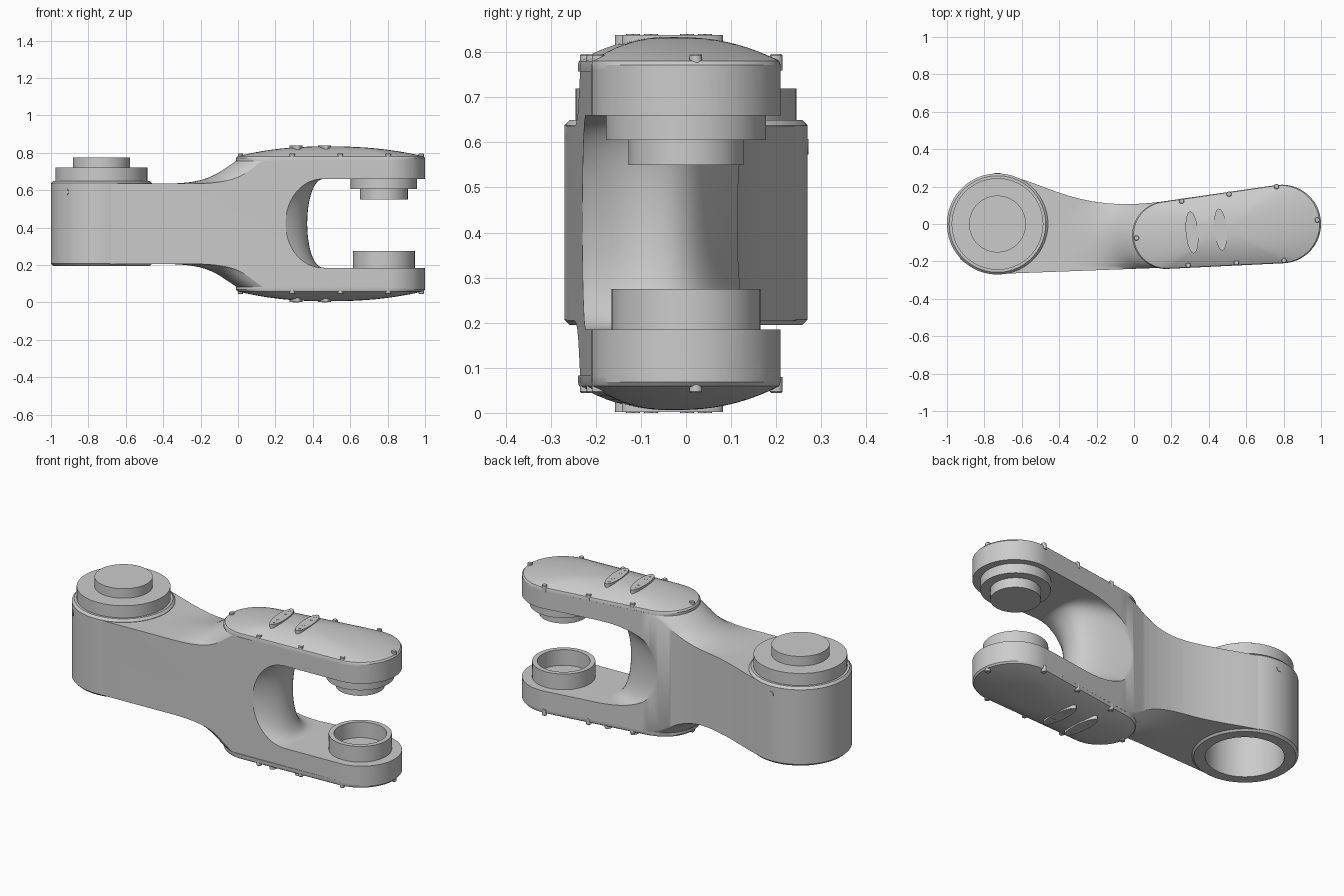
import bpy, bmesh
from math import sin, cos, pi, radians, sqrt
from mathutils import Vector
from mathutils.geometry import interpolate_bezier

if "Cube" in bpy.data.objects:
    bpy.data.objects.remove(bpy.data.objects["Cube"])

H = 0.84                      # total height, parts mirror about H / 2
HUB = (-0.73, 0.0)
TIP = (0.78, 0.0)


def arc(cx, cy, r, a0, a1, n):
    return [(cx + r * cos(radians(a0 + (a1 - a0) * i / n)),
             cy + r * sin(radians(a0 + (a1 - a0) * i / n))) for i in range(n + 1)]


def bezier(*p, n=24):
    return [tuple(v) for v in interpolate_bezier(*[Vector(q) for q in p], n)]


def flat(pts, z):
    return [(x, y, z) for x, y in pts]


def disc(c, steps, n=64):
    """Turned shape about a vertical axis from (radius, z) steps."""
    return [flat(arc(c[0], c[1], r, 0, 360, n)[:-1], z) for r, z in steps]


def make(name, lofts, mirror=False, closed=False):
    """Join lofts (lists of rings) into one object, optionally mirrored in z."""
    bm = bmesh.new()
    for flip in ([0, 1] if mirror else [0]):
        for rings in lofts:
            vs = [[bm.verts.new((x, y, H - z if flip else z)) for x, y, z in r] for r in rings]
            n = len(vs[0])
            pairs = list(zip(vs, vs[1:] + vs[:1])) if closed else list(zip(vs, vs[1:]))
            for a, b in pairs:
                for i in range(n):
                    bm.faces.new((a[i], a[(i + 1) % n], b[(i + 1) % n], b[i]))
            if not closed:
                bm.faces.new(vs[0])
                bm.faces.new(vs[-1])
    bmesh.ops.recalc_face_normals(bm, faces=bm.faces)
    me = bpy.data.meshes.new(name)
    bm.to_mesh(me)
    bm.free()
    ob = bpy.data.objects.new(name, me)
    bpy.context.collection.objects.link(ob)
    return ob


def activate(ob):
    bpy.ops.object.select_all(action='DESELECT')
    ob.select_set(True)
    bpy.context.view_layer.objects.active = ob


def boolean(ob, cutter, op='DIFFERENCE'):
    cutter.hide_render = True
    m = ob.modifiers.new("cut", 'BOOLEAN')
    m.operation, m.object, m.solver = op, cutter, 'EXACT'
    activate(ob)
    bpy.ops.object.modifier_apply(modifier=m.name)


def smooth(ob, angle=30):
    activate(ob)
    bpy.ops.object.shade_smooth_by_angle(angle=radians(angle))


# Body: plan outline, shaped by the side silhouette, with a fork slot
plan = (arc(*HUB, 0.267, 270, 70, 40)
        + bezier((-0.63, 0.248), (-0.42, 0.19), (-0.25, 0.055), (0.2, 0.127))
        + arc(0.79, 0, 0.21, 98.3, -87.3, 40))
body = make("link_body", [[flat(plan, 0.0), flat(plan, H)]])

top = ([(-1.3, 0.635)]
       + bezier((-0.45, 0.635), (-0.15, 0.63), (-0.13, 0.68), (0.0, 0.762))
       + [(1.3, 0.762)])
side = top + [(x, H - z) for x, z in reversed(top)]
rings = []
for i in range(41):
    y = -0.3 + 0.6 * i / 40
    d = min(abs(y + 0.06), 0.178)
    shift = 0.18 - sqrt(0.18 ** 2 - d * d)      # shoulder follows the cover's round end
    rings.append([(x + shift, y, z) for x, z in side])
silhouette = make("silhouette_helper", [rings])
boolean(body, silhouette, 'INTERSECT')

# Slot end is a rounded nose: depth varies across the width
slot_rings = []
nose = (bezier((-0.3, 0.31), (-0.24, 0.22), (-0.17, 0.09), (-0.06, 0.09), n=14)
        + bezier((-0.06, 0.09), (0.03, 0.09), (0.07, 0.19), (0.125, 0.40), n=14)[1:]
        + [(0.3, 0.5)])
for y, w in nose:
    u = [(0.46 - w * abs(sin(radians(a))) ** 0.9, 0.4225 + 0.2375 * cos(radians(a)))
         for a in range(0, 181, 6)]
    u = [(1.3, 0.66)] + u + [(1.3, 0.185)]
    slot_rings.append([(x, y, z) for x, z in u])
slot = make("slot_cutter", [slot_rings])
boolean(body, slot)

# Hub barrel and its underside bore
hub = make("hub_barrel", [disc(HUB, [(0.258, 0.195), (0.27, 0.207), (0.27, 0.637), (0.258, 0.65)], 96)])
bore = make("bore_cutter", [disc(HUB, [(0.2, 0.1), (0.2, 0.5)], 96)])
boolean(body, bore)
boolean(hub, bore)
smooth(body)
smooth(hub)
for helper in (silhouette, slot, bore):
    bpy.data.objects.remove(helper)

# Stepped flange above the hub
smooth(make("hub_flange", [disc(HUB, [(0.245, 0.64), (0.245, 0.72)]),
                           disc(HUB, [(0.152, 0.71), (0.152, 0.775)])]))

# Domed covers on both fork arms
outline = arc(0.79, 0, 0.21, -87.3, 98.3, 40) + arc(0.17, -0.06, 0.18, 98.3, 272.7, 40)
C = (0.48, -0.03)


def dome_z(k):
    return 0.779 + 0.055 * (1 - k ** 2.3)


cover = [flat(outline, 0.757), flat(outline, 0.772)]
for k in (0.985, 0.95, 0.9, 0.8, 0.7, 0.6, 0.5, 0.4, 0.3, 0.2, 0.1, 0.02):
    cover.append(flat([(C[0] + (x - C[0]) * k, C[1] + (y - C[1]) * k) for x, y in outline], dome_z(k)))
smooth(make("arm_covers", [cover], mirror=True))

# Oval plates on the covers, with small studs
plates, studs = [], []
for cx, cy in ((0.31, -0.045), (0.463, -0.03)):
    def place(u, v):
        return (cx + u - 0.09 * v, cy + v + 0.09 * u)
    oval = [place(0.033 * cos(2 * pi * i / 40), 0.112 * sin(2 * pi * i / 40)) for i in range(40)]
    plates.append([flat(oval, 0.8), flat(oval, 0.8385)])
    for v in (-0.08, -0.04, 0.04, 0.08):
        studs.append(disc(place(0, v), [(0.008, 0.83), (0.008, H)], 12))
smooth(make("cover_plates", plates, mirror=True))
smooth(make("plate_studs", studs, mirror=True))

# Screws around the cover rims
spots = [(0.255, 0.122), (0.508, 0.16), (0.762, 0.2), (0.98, 0.022),
         (0.803, -0.195), (0.547, -0.207), (0.29, -0.221), (0.013, -0.075)]
smooth(make("cover_screws", [disc(p, [(0.014, 0.76), (0.014, 0.793), (0.011, 0.796)], 16)
                             for p in spots], mirror=True))

# Small radial screws on the hub side
hub_screws = []
for ang in (226, 90):
    d, t = Vector((cos(radians(ang)), sin(radians(ang)), 0)), Vector((-sin(radians(ang)), cos(radians(ang)), 0))
    base = Vector((*HUB, 0.59))
    hub_screws.append([[tuple(base + d * r + t * x + Vector((0, 0, y)))
                        for x, y in arc(0, 0, 0.017, 0, 360, 16)[:-1]] for r in (0.25, 0.272)])
smooth(make("hub_screws", hub_screws))

# Upper fork bearing: stepped plug hanging from the arm
smooth(make("upper_bearing", [disc(TIP, [(0.178, 0.605), (0.178, 0.67)]),
                              disc(TIP, [(0.128, 0.55), (0.128, 0.61)])]))

# Lower fork bearing: open ring standing on the arm
smooth(make("lower_bearing", [disc(TIP, [(0.165, 0.18), (0.165, 0.275), (0.138, 0.275), (0.138, 0.18)])],
            closed=True))
